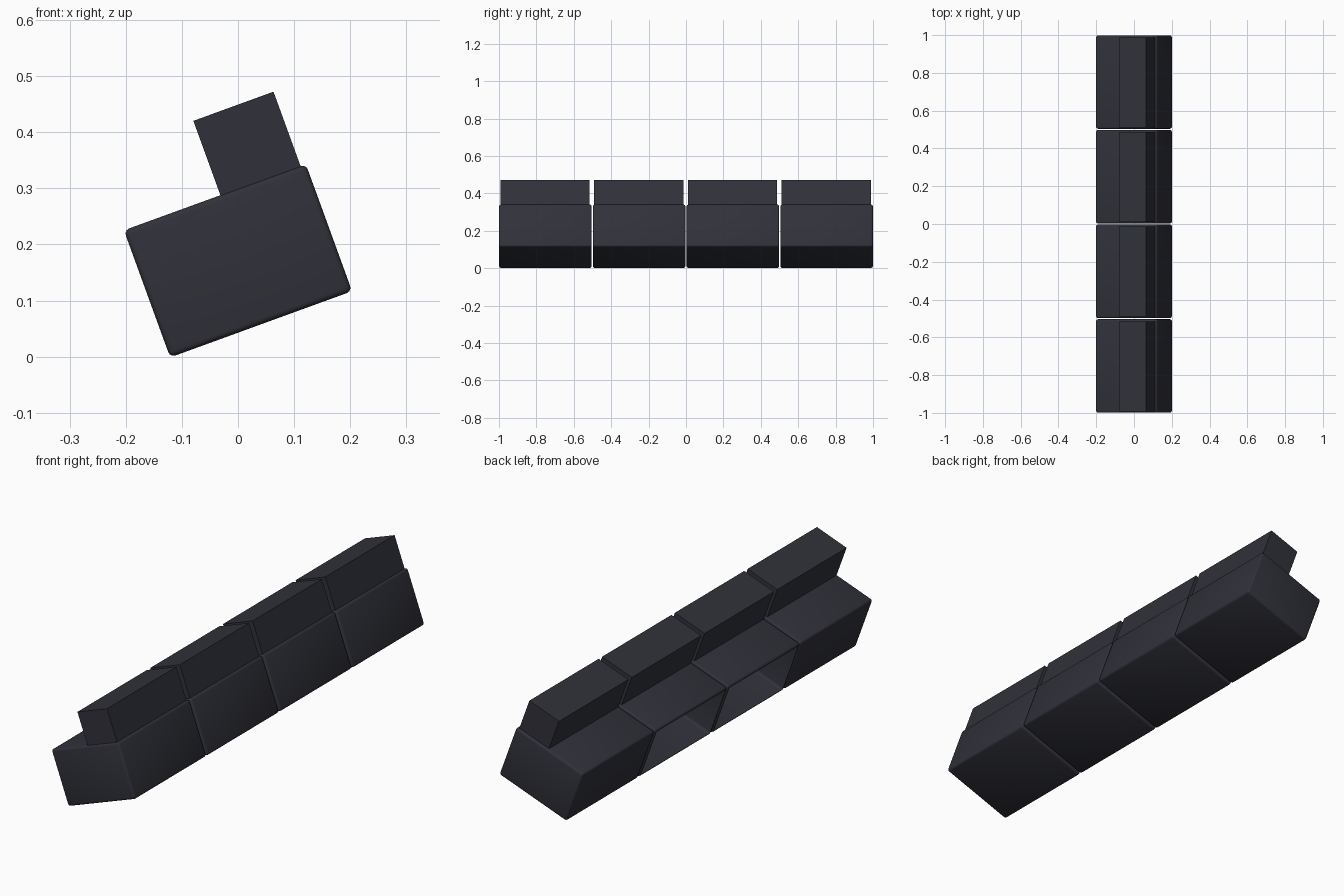
import bpy, bmesh, math
from mathutils import Matrix, Vector

old = bpy.data.objects.get("Cube")
if old:
    bpy.data.objects.remove(old, do_unlink=True)

mat = bpy.data.materials.new("charcoal")
mat.use_nodes = True
colour = (0.03, 0.031, 0.042, 1)
mat.diffuse_color = colour
mat.node_tree.nodes["Principled BSDF"].inputs["Base Color"].default_value = colour

TILT = math.radians(-20)          # whole row leans sideways
PIVOT = Vector((0, 0, 0.171))     # centre of the lower boxes


def box(name, size, offset, y, bevel=0, open_side=False):
    """Box in the tilted frame, optionally rounded or open on its -x side."""
    bm = bmesh.new()
    bmesh.ops.create_cube(bm, size=1, matrix=Matrix.Diagonal((*size, 1)))
    if bevel:
        bmesh.ops.bevel(bm, geom=bm.edges[:], offset=bevel, segments=3,
                        profile=0.5, affect='EDGES')
        for f in bm.faces:
            f.smooth = True
    if open_side:
        bm.normal_update()
        side = [f for f in bm.faces if f.normal.x < -0.999]
        bmesh.ops.delete(bm, geom=side, context='FACES')
    mesh = bpy.data.meshes.new(name)
    bm.to_mesh(mesh)
    bm.free()
    mesh.materials.append(mat)
    ob = bpy.data.objects.new(name, mesh)
    bpy.context.collection.objects.link(ob)
    ob.rotation_euler.y = TILT
    ob.location = PIVOT + Matrix.Rotation(TILT, 3, 'Y') @ Vector(offset)
    ob.location.y = y
    return ob


# Four modules in a row; the middle two are hollow and open on one side
for i in range(4):
    y = -0.7515 + i * 0.501
    box(f"lower_box_{i + 1}", (0.345, 0.495, 0.241), (0, 0, 0), y,
        bevel=0.01, open_side=i in (1, 2))
    box(f"upper_block_{i + 1}", (0.152, 0.477, 0.142), (0.0865, 0, 0.1905), y - 0.002)
